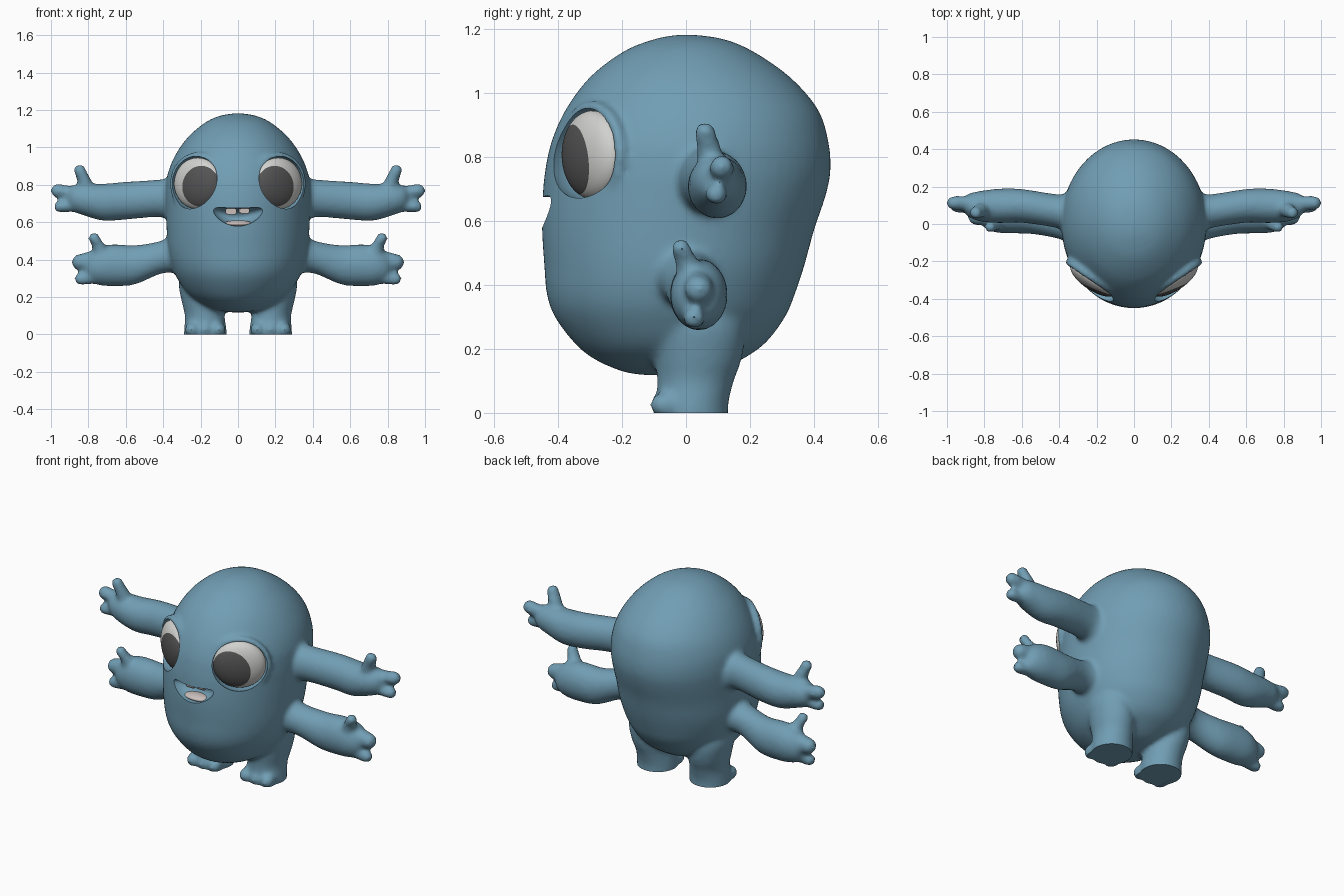
import bpy, bmesh, math
from mathutils import Matrix, Vector

if "Cube" in bpy.data.objects:
    bpy.data.objects.remove(bpy.data.objects["Cube"])


def material(name, r, g, b):
    m = bpy.data.materials.new(name)
    m.diffuse_color = (r, g, b, 1)
    m.use_nodes = True
    m.node_tree.nodes["Principled BSDF"].inputs["Base Color"].default_value = m.diffuse_color
    return m


BLUE = material("skin_blue", 0.165, 0.34, 0.455)
WHITE = material("eye_white", 0.64, 0.64, 0.63)
DARK = material("pupil_grey", 0.09, 0.09, 0.09)
PALE = material("mouth_pale", 0.60, 0.53, 0.51)


def catmull(rings, steps=4):
    """Smoothly interpolate a list of rings."""
    out = []
    for i in range(len(rings) - 1):
        p0, p1 = rings[max(i - 1, 0)], rings[i]
        p2, p3 = rings[i + 1], rings[min(i + 2, len(rings) - 1)]
        for s in range(steps):
            t = s / steps
            out.append([0.5 * (2 * b + (c - a) * t + (2 * a - 5 * b + 4 * c - d) * t * t
                               + (3 * b - a - 3 * c + d) * t ** 3)
                        for a, b, c, d in zip(p0, p1, p2, p3)])
    return out + [list(rings[-1])]


def loft(bm, rings, axis, sx=1, n=32):
    """Rings are (x, y, z, radius_1, radius_2); radii cover the two other axes."""
    u, v = (Vector((1, 0, 0)), Vector((0, 1, 0))) if axis == 'Z' else (Vector((0, 1, 0)), Vector((0, 0, 1)))
    loops = []
    for x, y, z, a, b in catmull(rings):
        a, b = max(a, 0.002), max(b, 0.002)
        pts = [Vector((x, y, z)) + u * a * math.cos(2 * math.pi * k / n)
               + v * b * math.sin(2 * math.pi * k / n) for k in range(n)]
        loops.append([bm.verts.new((p.x * sx, p.y, p.z)) for p in pts])
    faces = [bm.faces.new(loops[0]), bm.faces.new(loops[-1])]
    for l0, l1 in zip(loops, loops[1:]):
        for k in range(n):
            j = (k + 1) % n
            faces.append(bm.faces.new((l0[k], l0[j], l1[j], l1[k])))
    bmesh.ops.recalc_face_normals(bm, faces=faces)


def blob(bm, centre, radii, rot=None):
    m = Matrix.Translation(centre) @ (rot or Matrix()) @ Matrix.Diagonal((*radii, 1))
    return bmesh.ops.create_uvsphere(bm, u_segments=48, v_segments=32, radius=1, matrix=m)["verts"]


def finger(bm, x0, x1, y, z0, z1, r, sx):
    """Round-ended finger pointing outwards."""
    loft(bm, [(x0, y, z0, r, r), ((x0 + x1) / 2, y, (z0 + z1) / 2, r, r),
              (x1 - r, y, z1, r, r), (x1 - r * 0.3, y, z1, r * 0.72, r * 0.72),
              (x1, y, z1, 0.004, 0.004)], 'X', sx, 16)


def thumb(bm, x0, x1, y0, y1, z0, z1, r, sx):
    """Round-ended thumb pointing up."""
    loft(bm, [(x0, y0, z0, r * 1.5, r * 1.4), ((x0 + x1) / 2, (y0 + y1) / 2, (z0 + z1) / 2, r * 1.15, r * 1.15),
              (x1, y1, z1 - r, r, r), (x1, y1, z1 - r * 0.3, r * 0.72, r * 0.72),
              (x1, y1, z1, 0.004, 0.004)], 'Z', sx, 16)


def finish(bm, name, mats):
    me = bpy.data.meshes.new(name)
    bm.to_mesh(me)
    bm.free()
    for m in mats:
        me.materials.append(m)
    ob = bpy.data.objects.new(name, me)
    bpy.context.collection.objects.link(ob)
    return ob


def select(ob):
    bpy.ops.object.select_all(action='DESELECT')
    ob.select_set(True)
    bpy.context.view_layer.objects.active = ob


def shade(ob, angle=40):
    select(ob)
    bpy.ops.object.shade_smooth_by_angle(angle=math.radians(angle))


def eye_frame(sx):
    """Local x is across the eye, local z is up, local -y looks outwards."""
    return Vector((0.215 * sx, -0.293, 0.807)), Matrix.Rotation(math.radians(33.5) * sx, 4, 'Z')


# Body: (z, front y, back y, half width)
bm = bmesh.new()
profile = [(0.118, -0.13, 0.03, 0.03), (0.13, -0.2, 0.1, 0.12), (0.17, -0.29, 0.18, 0.205),
           (0.22, -0.35, 0.25, 0.27), (0.30, -0.41, 0.31, 0.325), (0.37, -0.435, 0.34, 0.355),
           (0.46, -0.443, 0.37, 0.375), (0.57, -0.45, 0.40, 0.382), (0.68, -0.448, 0.437, 0.387),
           (0.76, -0.44, 0.452, 0.388), (0.85, -0.42, 0.445, 0.378), (0.95, -0.375, 0.412, 0.34),
           (1.05, -0.30, 0.325, 0.272), (1.13, -0.195, 0.21, 0.18), (1.168, -0.10, 0.12, 0.10),
           (1.182, -0.03, 0.03, 0.02)]
loft(bm, [(0, (f + b) / 2, z, w, (b - f) / 2) for z, f, b, w in profile], 'Z', n=64)

for sx in (1, -1):
    # Upper arm, two fingers and thumb
    loft(bm, [(0.25, 0.06, 0.72, 0.13, 0.14), (0.36, 0.06, 0.72, 0.105, 0.118), (0.42, 0.07, 0.728, 0.09, 0.1),
              (0.6, 0.097, 0.715, 0.09, 0.101), (0.72, 0.097, 0.707, 0.092, 0.099),
              (0.82, 0.095, 0.72, 0.082, 0.085), (0.89, 0.1, 0.728, 0.06, 0.065),
              (0.92, 0.105, 0.73, 0.02, 0.025)], 'X', sx)
    finger(bm, 0.84, 1.003, 0.112, 0.755, 0.768, 0.038, sx)
    finger(bm, 0.82, 0.985, 0.095, 0.69, 0.684, 0.034, sx)
    thumb(bm, 0.8, 0.845, 0.085, 0.06, 0.74, 0.91, 0.034, sx)
    # Lower arm, two fingers and thumb
    loft(bm, [(0.22, 0.0, 0.44, 0.12, 0.12), (0.34, 0.0, 0.43, 0.1, 0.1), (0.42, 0.01, 0.41, 0.085, 0.088),
              (0.55, 0.035, 0.372, 0.088, 0.105), (0.66, 0.04, 0.37, 0.09, 0.112),
              (0.74, 0.04, 0.367, 0.085, 0.104), (0.8, 0.04, 0.36, 0.06, 0.075),
              (0.825, 0.04, 0.355, 0.02, 0.025)], 'X', sx)
    finger(bm, 0.7, 0.89, 0.04, 0.41, 0.386, 0.045, sx)
    finger(bm, 0.68, 0.875, 0.025, 0.31, 0.297, 0.034, sx)
    thumb(bm, 0.72, 0.768, 0.02, -0.015, 0.4, 0.545, 0.033, sx)
    # Leg and toes
    loft(bm, [(0.175, 0.02, -0.03, 0.113, 0.113), (0.175, 0.02, 0.03, 0.113, 0.113),
              (0.178, 0.03, 0.1, 0.106, 0.12), (0.19, 0.04, 0.18, 0.112, 0.137),
              (0.205, 0.04, 0.28, 0.112, 0.14), (0.2, 0.03, 0.4, 0.09, 0.1)], 'Z', sx)
    for tx in (0.105, 0.175, 0.245):
        blob(bm, (tx * sx, -0.063, 0.025), (0.04, 0.05, 0.04))
    # Raised eyelid rim
    c, rot = eye_frame(sx)
    rim = []
    for k in range(40):
        a = 2 * math.pi * k / 40
        p = c + rot @ Vector((0.158 * math.cos(a), 0, 0.15 * math.sin(a)))
        rim.append([bm.verts.new(p + rot @ Vector((0.02 * math.cos(b) * math.cos(a), 0.02 * math.sin(b),
                                                   0.02 * math.cos(b) * math.sin(a))))
                    for b in [2 * math.pi * j / 10 for j in range(10)]])
    tube = [bm.faces.new((rim[k][j], rim[(k + 1) % 40][j], rim[(k + 1) % 40][(j + 1) % 10], rim[k][(j + 1) % 10]))
            for k in range(40) for j in range(10)]
    bmesh.ops.recalc_face_normals(bm, faces=tube)

body = finish(bm, "body", [BLUE])

# Blend limbs into the body as one skin
select(body)
rm = body.modifiers.new("fuse", 'REMESH')
rm.mode, rm.voxel_size = 'VOXEL', 0.0125
sm = body.modifiers.new("soften", 'SMOOTH')
sm.factor, sm.iterations = 0.5, 8
for m in ("fuse", "soften"):
    bpy.ops.object.modifier_apply(modifier=m)

# Flat soles
bm = bmesh.new()
bm.from_mesh(body.data)
bmesh.ops.bisect_plane(bm, geom=bm.verts[:] + bm.edges[:] + bm.faces[:], plane_co=(0, 0, 0),
                       plane_no=(0, 0, -1), clear_outer=True)
bmesh.ops.holes_fill(bm, edges=[e for e in bm.edges if e.is_boundary], sides=0)
bm.to_mesh(body.data)
bm.free()

# Eye sockets and smiling mouth opening
bm = bmesh.new()
for sx in (1, -1):
    c, rot = eye_frame(sx)
    blob(bm, c, (0.154, 0.16, 0.146), rot)
for v in blob(bm, (0, -0.44, 0.627), (0.135, 0.085, 0.048)):
    v.co.z += 2 * v.co.x ** 2
cutter = finish(bm, "socket_cutter", [BLUE])
cutter.hide_render = True
select(body)
cut = body.modifiers.new("cut", 'BOOLEAN')
cut.operation, cut.solver, cut.object = 'DIFFERENCE', 'EXACT', cutter
bpy.ops.object.modifier_apply(modifier="cut")
bpy.data.objects.remove(cutter)
shade(body, 45)

# Eyes: the sphere pole aims at the pupil, so the polar cap is the pupil
for sx, side in ((1, "left"), (-1, "right")):
    c, rot = eye_frame(sx)
    bm = bmesh.new()
    bmesh.ops.create_uvsphere(bm, u_segments=48, v_segments=34, radius=1)
    for f in bm.faces:
        f.material_index = int(f.calc_center_median().z > math.cos(math.radians(53)))
    aim = Vector((-0.46 * sx, -0.87, -0.17)).to_track_quat('Z', 'Y').to_matrix().to_4x4()
    bm.transform(Matrix.Translation(c) @ rot @ Matrix.Diagonal((0.146, 0.062, 0.138, 1)) @ aim)
    shade(finish(bm, side + "_eye", [WHITE, DARK]))

# Two upper teeth
for i, (x, w, h) in enumerate(((-0.037, 0.06, 0.04), (0.034, 0.056, 0.034))):
    bm = bmesh.new()
    bmesh.ops.create_cube(bm, size=1, matrix=Matrix.Translation((x, -0.395, 0.68 - h / 2))
                          @ Matrix.Diagonal((w, 0.03, h, 1)))
    bmesh.ops.bevel(bm, geom=bm.edges[:], offset=0.007, segments=2, affect='EDGES')
    shade(finish(bm, f"tooth_{i + 1}", [PALE]))

# Tongue
bm = bmesh.new()
blob(bm, (0, -0.39, 0.592), (0.08, 0.045, 0.018))
shade(finish(bm, "tongue", [PALE]))
